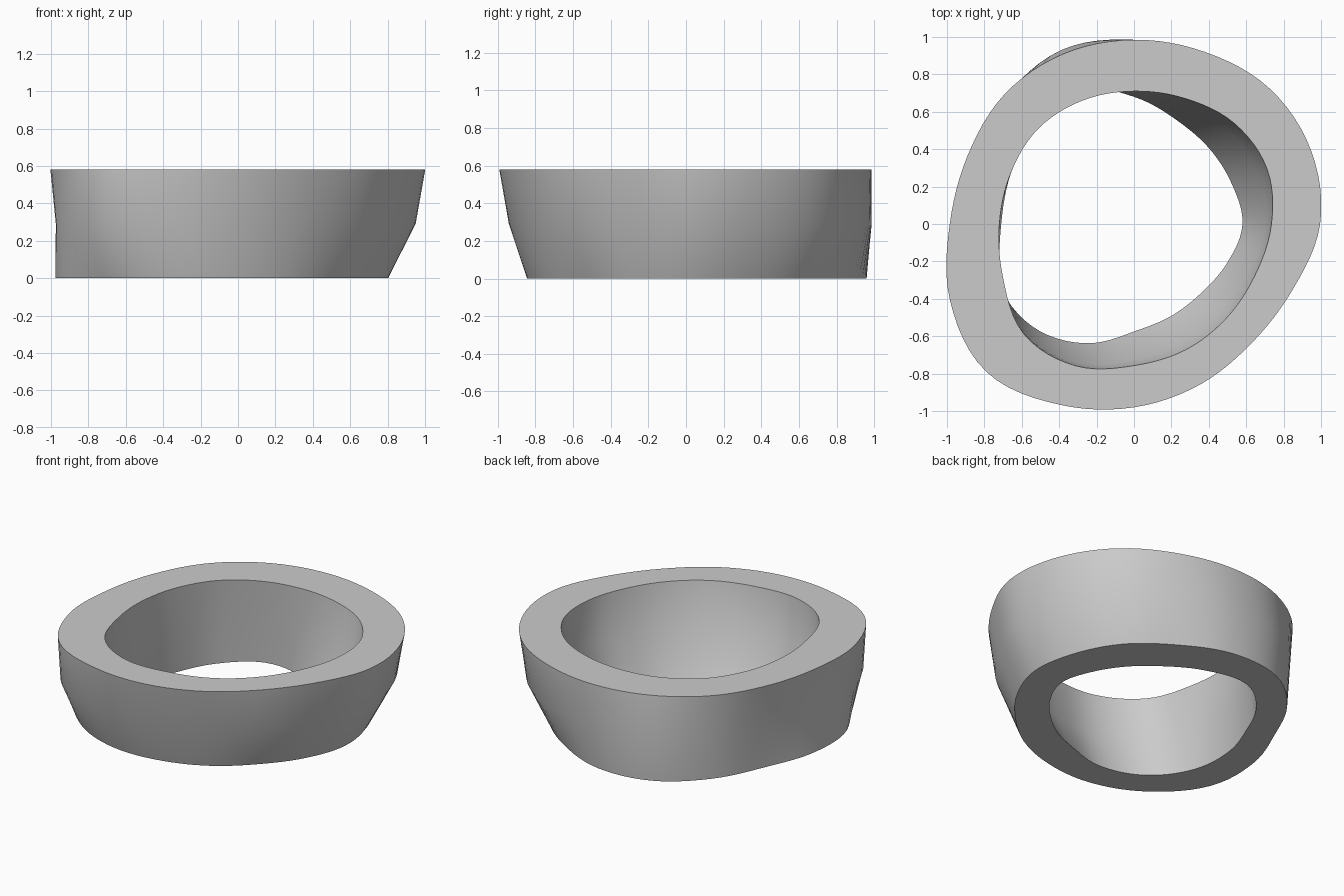
import bpy, bmesh, math
from mathutils import Vector

cube = bpy.data.objects.get("Cube")
if cube:
    bpy.data.objects.remove(cube, do_unlink=True)

HEIGHT = 0.58
STEPS = 96

# Radius of each outline in percent of a unit, at equal angles from +x
BOTTOM_OUTER = [80, 81.5, 84.8, 87.6, 95, 98.6, 94.7, 90.8, 96.2, 101.7, 97.5, 90.2, 82, 76.5, 73.3, 75.5]
BOTTOM_INNER = [58, 56.5, 57, 60, 68, 77.5, 75.5, 72.5, 75.7, 79, 77.2, 69, 57.5, 53, 51.5, 54]
MIDDLE_OUTER = [94.5, 96.8, 99, 98, 98.5, 100.8, 96.5, 92, 94.5, 104, 110, 100.5, 91.8, 86.5, 85.6, 87]
MIDDLE_INNER = [70.5, 71.7, 70.5, 69, 71, 74.8, 74.5, 71.2, 71, 76.5, 82.8, 80, 72.3, 67.5, 65.5, 66]
TOP_OUTER = [99.5, 102.5, 102.5, 99.5, 98.5, 98.5, 98, 96.2, 98.5, 106.5, 111.7, 104.5, 98, 92.8, 89.5, 91.8]
TOP_INNER = [73.5, 77, 76, 72.5, 71, 71.5, 72.2, 71.3, 72, 75.7, 83.2, 82, 75.7, 72.7, 70.5, 70.3]


def radius_at(radii, turn):
    """Smooth closed interpolation of the radii, turn running from 0 to 1."""
    n = len(radii)
    i = math.floor(turn * n)
    t = turn * n - i
    a, b, c, d = (radii[(i + k) % n] for k in (-1, 0, 1, 2))
    bend = (2 * a - 5 * b + 4 * c - d) * t + (3 * b - a - 3 * c + d) * t * t
    return (b + 0.5 * t * (c - a + bend)) / 100


def add_ring(bm, radii, z):
    ring = []
    for s in range(STEPS):
        angle = math.tau * s / STEPS
        r = radius_at(radii, s / STEPS)
        ring.append(bm.verts.new(Vector((r * math.cos(angle), r * math.sin(angle), z))))
    return ring


# Closed loop of outlines: up the outside, down the inside
bm = bmesh.new()
rings = [
    add_ring(bm, BOTTOM_OUTER, 0),
    add_ring(bm, MIDDLE_OUTER, HEIGHT / 2),
    add_ring(bm, TOP_OUTER, HEIGHT),
    add_ring(bm, TOP_INNER, HEIGHT),
    add_ring(bm, MIDDLE_INNER, HEIGHT / 2),
    add_ring(bm, BOTTOM_INNER, 0),
]
for low, high in zip(rings, rings[1:] + rings[:1]):
    for s in range(STEPS):
        e = (s + 1) % STEPS
        bm.faces.new((low[s], low[e], high[e], high[s]))
bmesh.ops.recalc_face_normals(bm, faces=bm.faces)

mesh = bpy.data.meshes.new("ring_wall")
bm.to_mesh(mesh)
bm.free()
ring_wall = bpy.data.objects.new("ring_wall", mesh)
bpy.context.collection.objects.link(ring_wall)

# Plain grey
grey = bpy.data.materials.new("light_grey")
grey.use_nodes = True
colour = (0.6, 0.6, 0.6, 1)
grey.diffuse_color = colour
grey.node_tree.nodes["Principled BSDF"].inputs["Base Color"].default_value = colour
mesh.materials.append(grey)

# Smooth walls with crisp rims
bpy.ops.object.select_all(action="DESELECT")
ring_wall.select_set(True)
bpy.context.view_layer.objects.active = ring_wall
bpy.ops.object.shade_smooth_by_angle(angle=math.radians(45))
